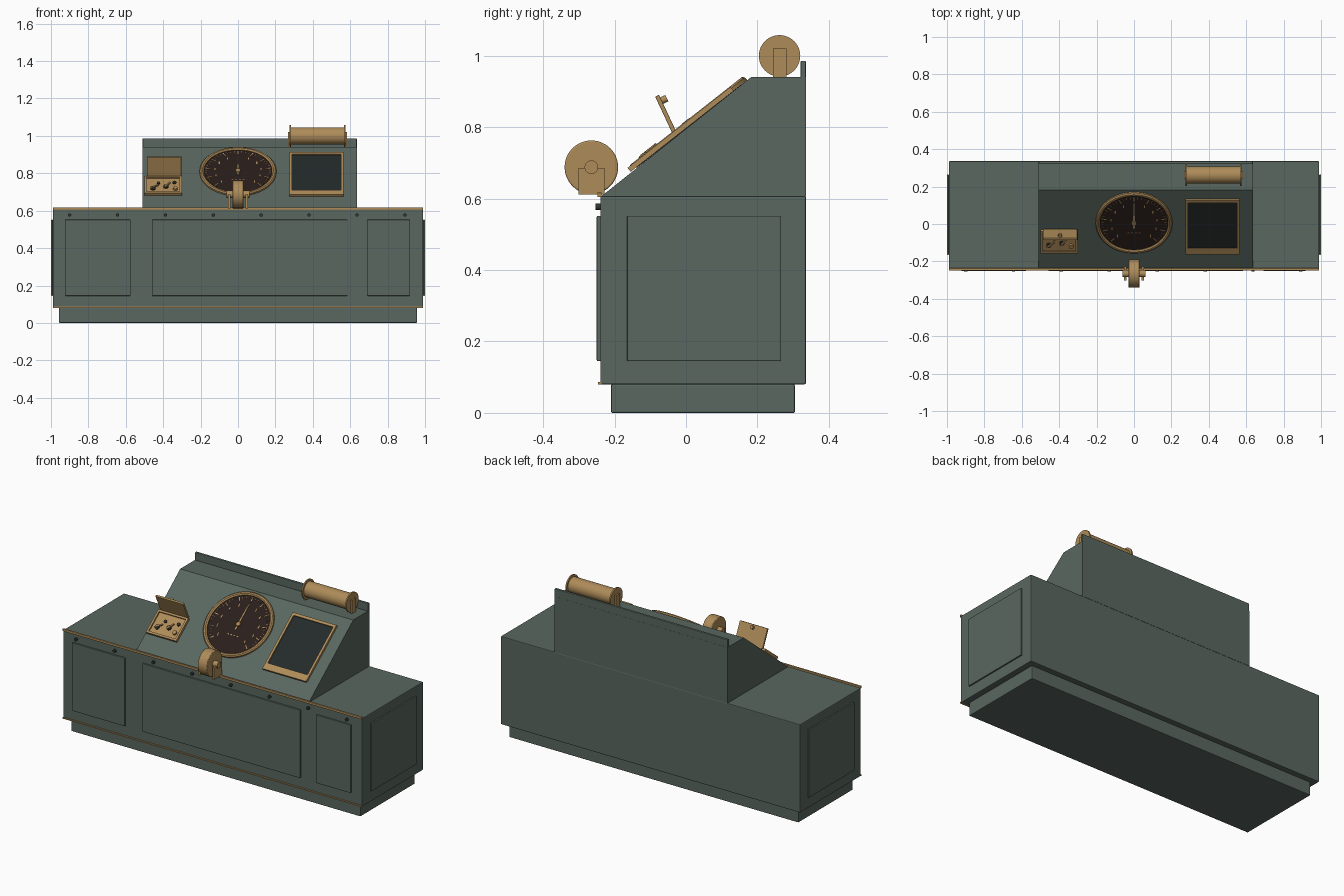
import bpy, bmesh
from math import atan2, cos, sin, pi, radians
from mathutils import Matrix, Vector

cube = bpy.data.objects.get("Cube")
if cube:
    bpy.data.objects.remove(cube)


def material(name, color):
    mat = bpy.data.materials.new(name)
    mat.use_nodes = True
    mat.diffuse_color = (*color, 1)
    mat.node_tree.nodes["Principled BSDF"].inputs["Base Color"].default_value = (*color, 1)
    return mat


GREEN = material("green_paint", (0.10, 0.135, 0.115))
BRASS = material("brass", (0.42, 0.26, 0.10))
DIAL = material("dark_dial", (0.022, 0.013, 0.011))
GLASS = material("dark_glass", (0.017, 0.022, 0.022))
DARK = material("dark_metal", (0.03, 0.035, 0.033))

# Sloping desk plane: local x across, y up the slope, z out of the desk
SLOPE = Matrix.Translation((0, 0.01, 0.805)) @ Matrix.Rotation(atan2(0.33, 0.42), 4, 'X')
WORLD = Matrix.Identity(4)


def add_box(bm, lo, hi, turn=WORLD):
    lo, hi = Vector(lo), Vector(hi)
    m = turn @ Matrix.Translation((lo + hi) / 2) @ Matrix.Diagonal((*(hi - lo), 1))
    bmesh.ops.create_cube(bm, size=1, matrix=m)


def add_cylinder(bm, centre, radius, depth, axis='Z', sides=32):
    turn = {'X': Matrix.Rotation(pi / 2, 4, 'Y'), 'Y': Matrix.Rotation(pi / 2, 4, 'X'), 'Z': WORLD}[axis]
    bmesh.ops.create_cone(bm, cap_ends=True, segments=sides, radius1=radius, radius2=radius,
                          depth=depth, matrix=Matrix.Translation(centre) @ turn)


def finish(name, bm, mat, frame=WORLD, bevel=0, smooth=False):
    bmesh.ops.recalc_face_normals(bm, faces=bm.faces)
    mesh = bpy.data.meshes.new(name)
    bm.to_mesh(mesh)
    bm.free()
    mesh.materials.append(mat)
    obj = bpy.data.objects.new(name, mesh)
    obj.matrix_world = frame
    bpy.context.collection.objects.link(obj)
    if bevel:
        mod = obj.modifiers.new("bevel", 'BEVEL')
        mod.width = bevel
        mod.segments = 2
    if smooth:
        bpy.ops.object.select_all(action='DESELECT')
        obj.select_set(True)
        bpy.context.view_layer.objects.active = obj
        bpy.ops.object.shade_smooth_by_angle(angle=radians(35))
    return obj


def box(name, lo, hi, mat, frame=WORLD, bevel=0):
    bm = bmesh.new()
    add_box(bm, lo, hi)
    return finish(name, bm, mat, frame, bevel)


def cylinder(name, centre, radius, depth, mat, axis='Z', frame=WORLD, sides=48, bevel=0):
    bm = bmesh.new()
    add_cylinder(bm, centre, radius, depth, axis, sides)
    return finish(name, bm, mat, frame, bevel, True)


def window_frame(name, outer, inner, height, mat, frame):
    # Four bars around an opening; rectangles are x0, y0, x1, y1
    bm = bmesh.new()
    x0, y0, x1, y1 = outer
    a0, b0, a1, b1 = inner
    for u0, v0, u1, v1 in ((x0, y0, x1, b0), (x0, b1, x1, y1), (x0, b0, a0, b1), (a1, b0, x1, b1)):
        add_box(bm, (u0, v0, 0), (u1, v1, height))
    finish(name, bm, mat, frame)


# Cabinet
box("plinth", (-0.957, -0.21, 0), (0.957, 0.305, 0.08), GREEN, bevel=0.004)
box("cabinet", (-0.99, -0.24, 0.08), (0.99, 0.336, 0.607), GREEN, bevel=0.004)
for name, x0, x1 in (("left_door", 0.69, 0.92), ("centre_door", -0.46, 0.585), ("right_door", -0.925, -0.575)):
    box(name, (x0, -0.25, 0.145), (x1, -0.235, 0.552), GREEN, bevel=0.003)
for name, side in (("left_end_panel", 1), ("right_end_panel", -1)):
    box(name, (side * 0.995 - 0.005, -0.165, 0.145), (side * 0.995 + 0.005, 0.265, 0.552), GREEN, bevel=0.003)
box("top_trim", (-0.99, -0.248, 0.604), (0.99, -0.236, 0.617), BRASS, bevel=0.002)
box("bottom_trim", (-0.99, -0.246, 0.08), (0.99, -0.236, 0.087), BRASS)

bm = bmesh.new()
for i in range(8):
    add_cylinder(bm, (-0.9 + i * 0.256, -0.244, 0.577), 0.009, 0.018, 'Y', 12)
finish("front_rivets", bm, DARK, smooth=True)

# Sloped desk, extruded from its side profile
bm = bmesh.new()
profile = [(-0.238, 0.606), (0.182, 0.94), (0.336, 0.94), (0.336, 0.606)]
face = bm.faces.new([bm.verts.new((-0.51, y, z)) for y, z in profile])
side = bmesh.ops.extrude_face_region(bm, geom=[face])
bmesh.ops.translate(bm, vec=(1.145, 0, 0), verts=[v for v in side["geom"] if isinstance(v, bmesh.types.BMVert)])
finish("sloped_desk", bm, GREEN)
box("back_rail", (-0.51, 0.321, 0.938), (0.635, 0.336, 0.986), GREEN, bevel=0.003)

# Round gauge: lathed bezel, dial, marks and needle
bm = bmesh.new()
ring = [(0.205, 0), (0.205, 0.01), (0.199, 0.016), (0.19, 0.016), (0.183, 0.01), (0.183, 0)]
verts = [bm.verts.new((r, 0, z)) for r, z in ring]
edges = [bm.edges.new((verts[i - 1], verts[i])) for i in range(len(verts))]
bmesh.ops.spin(bm, geom=verts + edges, cent=(0, 0, 0), axis=(0, 0, 1), angle=2 * pi, steps=64,
               use_merge=True, use_duplicate=False)
bmesh.ops.remove_doubles(bm, verts=bm.verts, dist=0.0001)
finish("gauge_bezel", bm, BRASS, SLOPE, smooth=True)
cylinder("gauge_dial", (0, 0, 0.003), 0.185, 0.008, DIAL, frame=SLOPE, sides=64)

bm = bmesh.new()
for i in range(41):
    turn = Matrix.Rotation(radians(135 - i * 6.75), 4, 'Z')
    major = i % 4 == 0
    half = 0.0025 if major else 0.001
    add_box(bm, (-half, 0.148 if major else 0.163, 0.006), (half, 0.175, 0.0085), turn)
    if major:
        pip = turn @ Vector((0, 0.124, 0))
        add_box(bm, (pip.x - 0.003, pip.y - 0.009, 0.006), (pip.x + 0.003, pip.y + 0.009, 0.008))
for x in (-0.03, -0.01, 0.01, 0.03):
    add_box(bm, (x - 0.005, -0.072, 0.006), (x + 0.005, -0.066, 0.008))
finish("gauge_marks", bm, BRASS, SLOPE)

bm = bmesh.new()
needle = [(-0.005, -0.035), (0.005, -0.035), (0.0035, 0.1), (0, 0.14), (-0.0035, 0.1)]
face = bm.faces.new([bm.verts.new((x, y, 0.009)) for x, y in needle])
tip = bmesh.ops.extrude_face_region(bm, geom=[face])
bmesh.ops.translate(bm, vec=(0, 0, 0.003), verts=[v for v in tip["geom"] if isinstance(v, bmesh.types.BMVert)])
finish("gauge_needle", bm, BRASS, SLOPE)
cylinder("gauge_hub", (0, 0, 0.01), 0.014, 0.014, BRASS, frame=SLOPE, sides=24, bevel=0.002)

# Display
window_frame("display_frame", (0.275, -0.21, 0.565, 0.157), (0.289, -0.17, 0.551, 0.141), 0.014, BRASS, SLOPE)
box("display_glass", (0.287, -0.172, -0.002), (0.553, 0.143, 0.007), GLASS, SLOPE)

# Small key box with open lid
window_frame("key_box_rim", (-0.5, -0.2, -0.3, -0.05), (-0.488, -0.188, -0.312, -0.062), 0.016, BRASS, SLOPE)
box("key_box_floor", (-0.49, -0.19, -0.002), (-0.31, -0.06, 0.007), BRASS, SLOPE)
bm = bmesh.new()
for x, y, r in ((-0.455, -0.15, 0.014), (-0.425, -0.105, 0.009), (-0.385, -0.135, 0.014), (-0.34, -0.1, 0.01)):
    add_cylinder(bm, (x, y, 0.01), r, 0.008, sides=20)
finish("key_box_sockets", bm, DARK, SLOPE, smooth=True)
bm = bmesh.new()
for x, y, angle in ((-0.45, -0.145, -55), (-0.38, -0.13, -35)):
    turn = Matrix.Translation((x, y, 0.012)) @ Matrix.Rotation(radians(angle), 4, 'Z')
    add_box(bm, (-0.004, -0.02, 0), (0.004, 0.028, 0.008), turn)
add_cylinder(bm, (-0.335, -0.155, 0.012), 0.012, 0.014, sides=20)
finish("key_box_levers", bm, BRASS, SLOPE)

# Lid frame: local y runs from hinge to free edge, local z faces the front
LID = Matrix.Translation((-0.395, -0.033, 0.786)) @ Matrix.Rotation(pi / 2 + atan2(0.047, 0.1), 4, 'X')
box("key_box_lid", (-0.092, 0, -0.006), (0.092, 0.113, 0.006), BRASS, LID, bevel=0.002)
cylinder("lid_knob", (0, 0.095, -0.013), 0.01, 0.018, BRASS, frame=LID, sides=20)
cylinder("lid_hinge", (-0.395, -0.033, 0.787), 0.007, 0.17, BRASS, 'X', sides=16)

# Thumb wheel between two cheeks
cylinder("thumb_wheel", (0, -0.265, 0.688), 0.075, 0.06, BRASS, 'X', bevel=0.004)
cylinder("wheel_axle", (0, -0.265, 0.688), 0.019, 0.122, BRASS, 'X', sides=24)
bm = bmesh.new()
for side in (-1, 1):
    add_box(bm, (side * 0.047 - 0.006, -0.301, 0.612), (side * 0.047 + 0.006, -0.228, 0.686))
finish("wheel_cheeks", bm, BRASS)

# Paper roller on top
cylinder("roller", (0.425, 0.262, 1.0), 0.046, 0.29, BRASS, 'X')
for name, x in (("roller_right_flange", 0.28), ("roller_left_flange", 0.57)):
    cylinder(name, (x, 0.262, 1.0), 0.058, 0.008, BRASS, 'X')
bm = bmesh.new()
for x in (0.272, 0.578):
    add_box(bm, (x - 0.005, 0.243, 0.938), (x + 0.005, 0.281, 1.02))
finish("roller_brackets", bm, BRASS)
